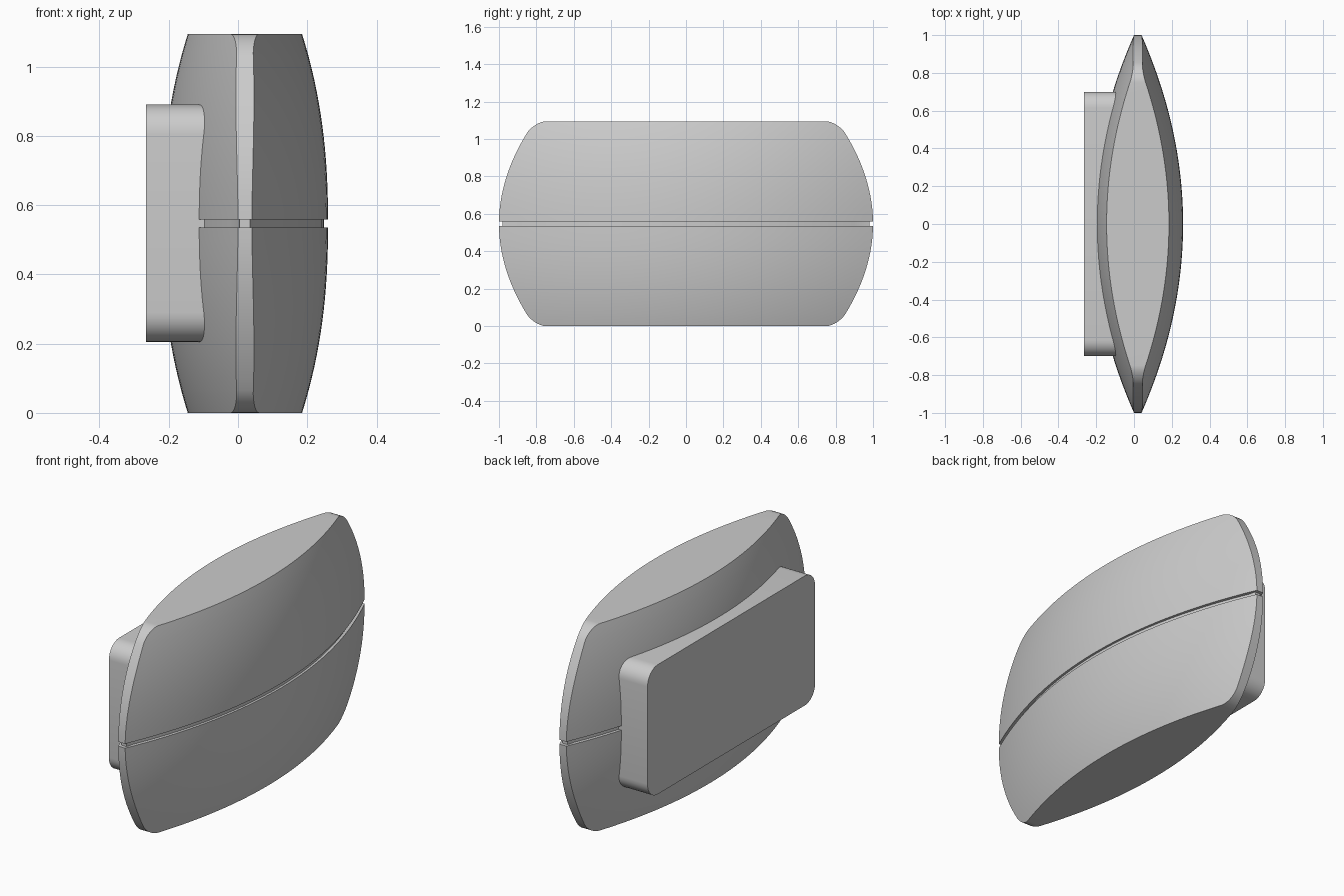
import bpy, bmesh, math

cube = bpy.data.objects.get("Cube")
if cube:
    bpy.data.objects.remove(cube)

HALF_Z = 0.547      # half height of the shell
MID_X = 0.02        # centre plane of the shell

grey = bpy.data.materials.new("plain grey")
grey.use_nodes = True
colour = (0.6, 0.6, 0.6, 1)
grey.diffuse_color = colour
grey.node_tree.nodes["Principled BSDF"].inputs["Base Color"].default_value = colour


def loft(name, rings, angle):
    """Skin a stack of equal rings and close both ends."""
    bm = bmesh.new()
    loops = [[bm.verts.new(p) for p in ring] for ring in rings]
    n = len(loops[0])
    for a, b in zip(loops, loops[1:]):
        for i in range(n):
            j = (i + 1) % n
            bm.faces.new((a[i], a[j], b[j], b[i]))
    bm.faces.new(loops[0][::-1])
    bm.faces.new(loops[-1])
    bmesh.ops.recalc_face_normals(bm, faces=bm.faces)
    mesh = bpy.data.meshes.new(name)
    bm.to_mesh(mesh)
    bm.free()
    mesh.materials.append(grey)
    obj = bpy.data.objects.new(name, mesh)
    bpy.context.collection.objects.link(obj)
    bpy.ops.object.select_all(action='DESELECT')
    obj.select_set(True)
    bpy.context.view_layer.objects.active = obj
    bpy.ops.object.shade_smooth_by_angle(angle=math.radians(angle))
    return obj


def shell_ring(u, inset=0.0, steps=48):
    """Lens-shaped outline at relative height u (-1 bottom, 1 top)."""
    a = abs(u)
    t = max(0, (a - 0.88) / 0.12)
    reach = 1 - 0.19 * a ** 2 - 0.06 * (1 - math.sqrt(max(0, 1 - t * t)))
    z = HALF_Z * (1 + u)
    side = []
    for i in range(steps + 1):
        y = reach * (2 * i / steps - 1)
        half = 0.02 + 0.22 * (1 - y * y) - 0.075 * a ** 2.3
        side.append((max(half - inset, 0.015), y * (1 - 1.5 * inset)))
    return ([(MID_X + h, y, z) for h, y in side] +
            [(MID_X - h, y, z) for h, y in reversed(side)])


# Shell: two curved halves parted by a narrow groove
half_levels = [0.021 + 0.859 * i / 14 for i in range(15)]
half_levels += [0.88 + 0.12 * math.sin(math.pi / 2 * i / 8) for i in range(1, 9)]
rings = [shell_ring(-u) for u in reversed(half_levels)]
rings += [shell_ring(-0.021, 0.012), shell_ring(0.021, 0.012)]
rings += [shell_ring(u) for u in half_levels]
loft("lens_shell", rings, 30)


# Back plate: rounded rectangle standing out from the right side
def plate_ring(x, half_y=0.7, low=0.205, high=0.89, radius=0.085, steps=8):
    mid, half_z = (low + high) / 2, (high - low) / 2
    ring = []
    for corner, (sy, sz) in enumerate([(1, 1), (-1, 1), (-1, -1), (1, -1)]):
        for i in range(steps + 1):
            ang = math.pi / 2 * (corner + i / steps)
            ring.append((x, sy * (half_y - radius) + radius * math.cos(ang),
                         mid + sz * (half_z - radius) + radius * math.sin(ang)))
    return ring


loft("side_plate", [plate_ring(-0.265), plate_ring(-0.05)], 40)
